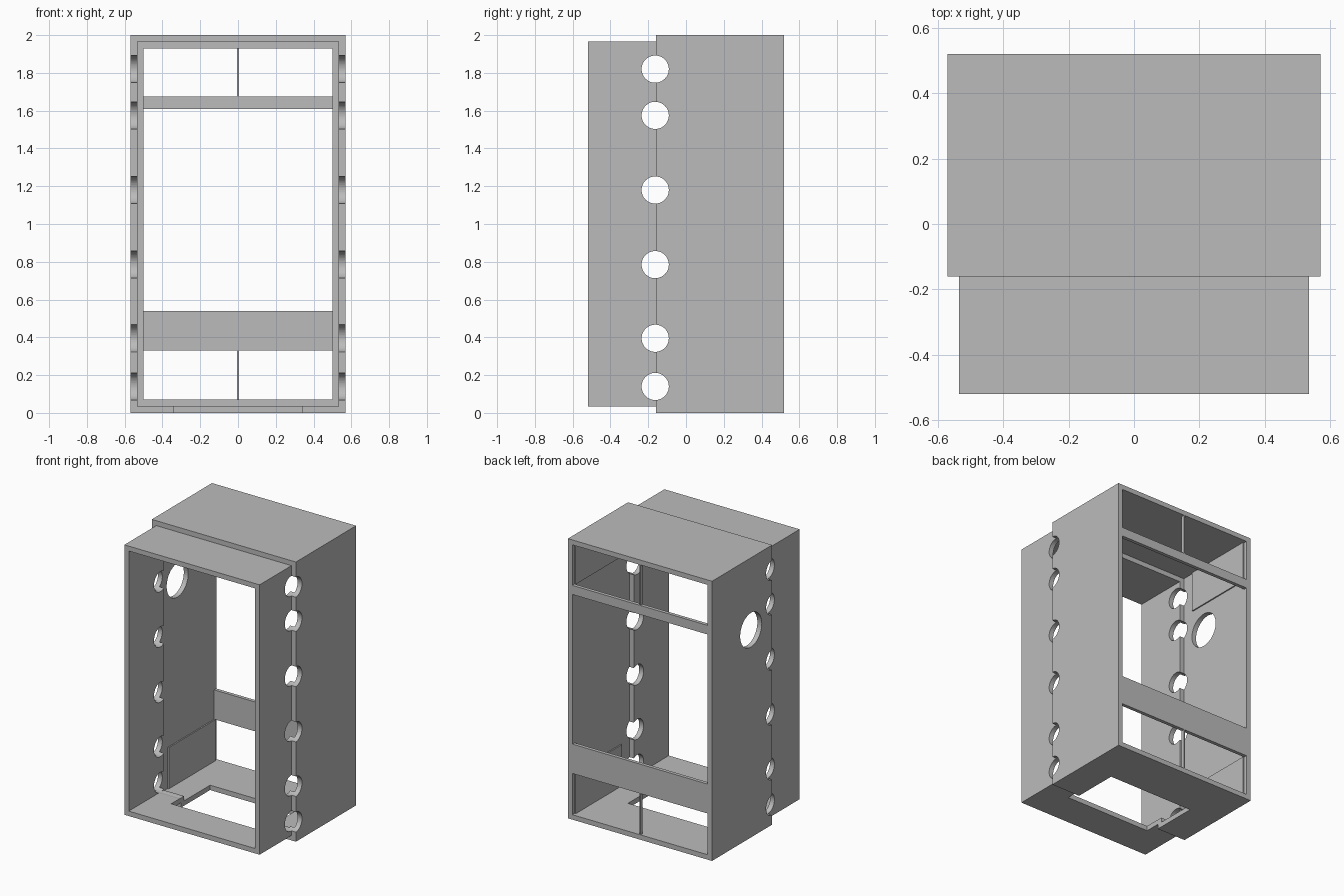
import bpy, math
from mathutils import Matrix, Vector

cube = bpy.data.objects.get("Cube")
if cube:
    bpy.data.objects.remove(cube, do_unlink=True)

grey = bpy.data.materials.new("plain_grey")
grey.use_nodes = True
colour = (0.5, 0.5, 0.5, 1)
grey.diffuse_color = colour
grey.node_tree.nodes["Principled BSDF"].inputs["Base Color"].default_value = colour


def box(name, x, y, z):
    """Box from (low, high) ranges on each axis."""
    bpy.ops.mesh.primitive_cube_add(size=1)
    ob = bpy.context.object
    ob.name = name
    centre = Vector([sum(r) / 2 for r in (x, y, z)])
    size = Vector([r[1] - r[0] for r in (x, y, z)])
    ob.data.transform(Matrix.Translation(centre) @ Matrix.Diagonal(size).to_4x4())
    ob.data.materials.append(grey)
    return ob


def side_cylinder(x, y, z, radius):
    """Cutter lying along x."""
    bpy.ops.mesh.primitive_cylinder_add(
        vertices=48, radius=radius, depth=x[1] - x[0],
        location=(sum(x) / 2, y, z), rotation=(0, math.pi / 2, 0))
    ob = bpy.context.object
    ob.data.materials.append(grey)
    return ob


def cut(target, cutters):
    for cutter in cutters:
        cutter.hide_render = True
        mod = target.modifiers.new("cut", 'BOOLEAN')
        mod.object = cutter
        mod.operation = 'DIFFERENCE'
        mod.solver = 'EXACT'
    bpy.context.view_layer.update()
    graph = bpy.context.evaluated_depsgraph_get()
    mesh = bpy.data.meshes.new_from_object(target.evaluated_get(graph))
    target.modifiers.clear()
    target.data = mesh
    for cutter in cutters:
        bpy.data.objects.remove(cutter, do_unlink=True)


T = 0.035                # wall thickness
W, MID = 0.57, 0.57 - T  # outer and middle half widths
IN = MID - T             # inner half width
BACK, FRONT, JOINT = 0.52, -0.52, -0.16


def shared_cutters():
    """Row of side holes along the joint, and the floor opening."""
    holes = [side_cylinder((-0.8, 0.8), -0.163, z, 0.072)
             for z in (0.14, 0.395, 0.785, 1.18, 1.575, 1.82)]
    return holes + [box("floor_cutter", (-0.34, 0.34), (-0.27, 0.17), (-0.1, 0.15))]


# Rear shell, open front and back, with one large hole in its right wall
rear = box("rear_shell", (-W, W), (JOINT, BACK), (0, 2))
cut(rear, [box("hollow", (-MID, MID), (-1, 1), (T, 2 - T)),
           side_cylinder((-0.8, -0.4), 0.08, 1.484, 0.122)] + shared_cutters())

# Front shell slides a little way inside the rear one
front = box("front_shell", (-MID, MID), (FRONT, JOINT + T), (T, 2 - T))
cut(front, [box("hollow", (-IN, IN), (-1, 1), (2 * T, 2 - 2 * T))] + shared_cutters())

# Rails across the back
RAIL = (BACK - 0.025, BACK)
box("lower_back_rail", (-MID, MID), RAIL, (0.33, 0.54))
box("upper_back_rail", (-MID, MID), RAIL, (1.61, 1.675))

# Thin centre struts and side lining plates, below and above the rails
for level, z in (("lower", (T, 0.33)), ("upper", (1.675, 2 - T))):
    box(level + "_strut", (-0.004, 0.004), RAIL, z)
    for side, s in (("left", 1), ("right", -1)):
        x = sorted((s * MID, s * (MID - 0.009)))
        box(f"{level}_{side}_lining", x, (-0.03, BACK - 0.025), z)
